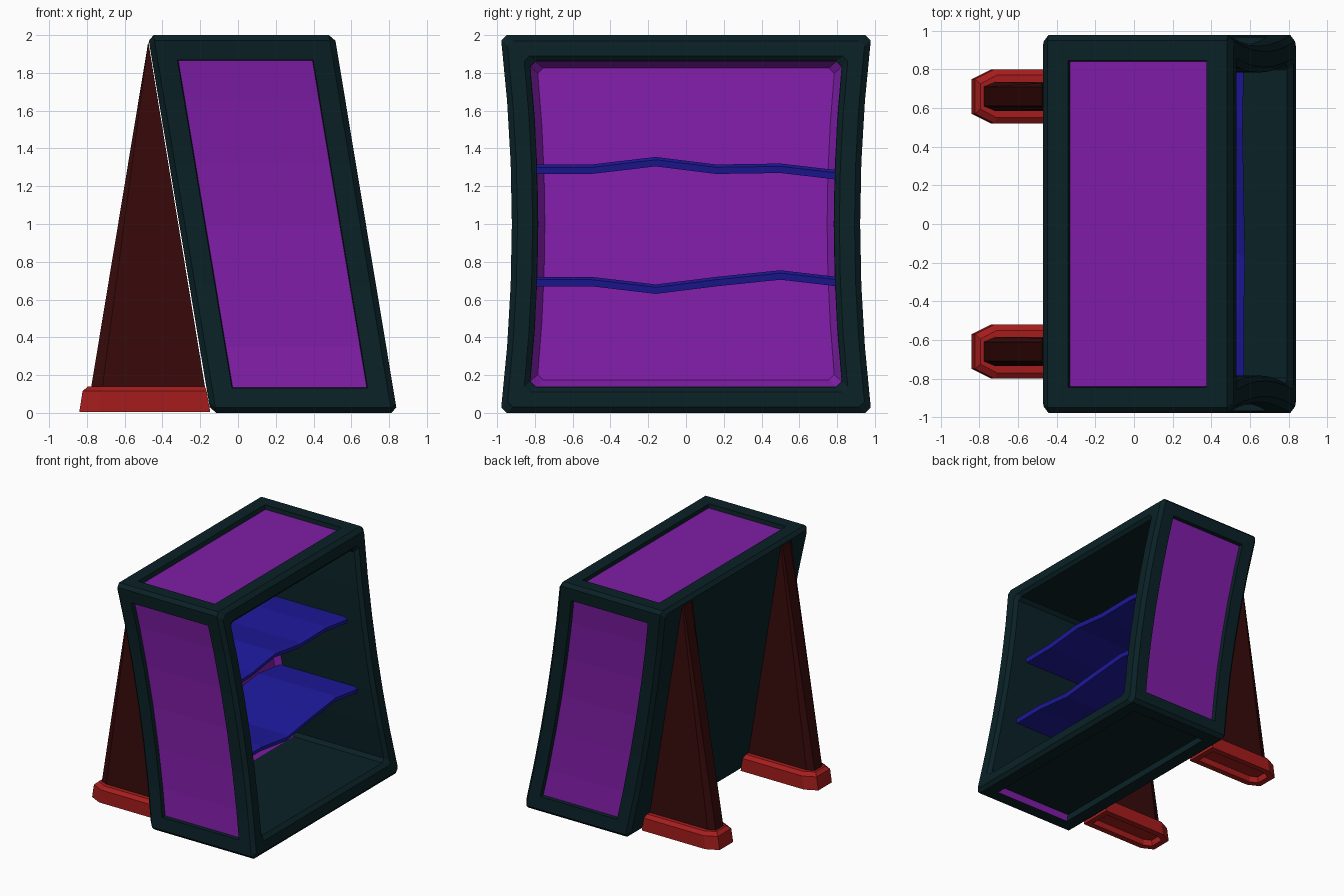
import bpy, bmesh

if "Cube" in bpy.data.objects:
    bpy.data.objects.remove(bpy.data.objects["Cube"])

COLORS = {"teal": (.003, .015, .019, 1), "purple": (.21, .012, .38, 1), "blue": (.013, .01, .34, 1),
          "red": (.38, .012, .012, 1), "brown": (.04, .003, .003, 1)}
MATS = {}
for name, col in COLORS.items():
    MATS[name] = bpy.data.materials.new(name)
    MATS[name].diffuse_color = col


def loft(bm, rings, caps=True):
    """Bridge equal-length point rings; returns face bands and end caps."""
    vs = [[bm.verts.new(p) for p in r] for r in rings]
    n = len(vs[0])
    bands = [[bm.faces.new((a[i], a[(i + 1) % n], b[(i + 1) % n], b[i])) for i in range(n)]
             for a, b in zip(vs, vs[1:])]
    ends = [bm.faces.new(vs[0][::-1]), bm.faces.new(vs[-1])] if caps else []
    bmesh.ops.recalc_face_normals(bm, faces=bm.faces[:])
    return bands, ends


def finish(bm, name, mats, mirror=False, lean=False):
    if lean:  # the whole cabinet leans back as a shear
        for v in bm.verts:
            v.co.x += .345 - .166 * v.co.z
    me = bpy.data.meshes.new(name)
    bm.to_mesh(me)
    bm.free()
    ob = bpy.data.objects.new(name, me)
    bpy.context.collection.objects.link(ob)
    for m in mats:
        me.materials.append(MATS[m])
    if mirror:
        mod = ob.modifiers.new("mirror", 'MIRROR')
        mod.use_axis = (False, True, False)
    return ob


def recess(bm, faces, border, depth):
    """Flat border, then a sunken panel; returns the wall faces."""
    bmesh.ops.inset_region(bm, faces=faces, thickness=border, use_even_offset=True, use_boundary=True)
    return bmesh.ops.inset_region(bm, faces=faces, thickness=.004, depth=-depth,
                                  use_even_offset=True, use_boundary=True)["faces"]


# Cabinet shell: rings across y/z with pinched sides, lofted along x
SEG, CH = 6, .028


def ring(x, d):
    lo, hi = d + CH, 2 - d - CH
    zs = [lo + (hi - lo) * i / SEG for i in range(SEG + 1)]
    side = [(.922 + .056 * ((z - 1) / .97) ** 2 - d, z) for z in zs]
    e = side[0][0] - CH
    half = [(e, d)] + side + [(e, 2 - d)]
    return [(x, y, z) for y, z in half] + [(x, -y, z) for y, z in reversed(half)]


bm = bmesh.new()
bands, ends = loft(bm, [ring(-.49, .03), ring(-.46, 0), ring(.468, 0), ring(.498, .03), ring(.498, .11),
                        ring(.47, .138), ring(-.36, .14), ring(-.41, .175)])
for f in bands[6] + [ends[1]]:  # inner back panel
    f.material_index = 1
outer = bands[1]
c = [f.calc_center_median() for f in outer]
plus = [f for f, p in zip(outer, c) if p.y > .9 and .05 < p.z < 1.95]
minus = [f for f, p in zip(outer, c) if p.y < -.9 and .05 < p.z < 1.95]
top = [f for f, p in zip(outer, c) if p.z > 1.99]
bottom = [f for f, p in zip(outer, c) if p.z < .01]
for region in (plus, minus, top):
    recess(bm, region, .105, .035)
    for f in region:
        f.material_index = 1
walls = recess(bm, bottom, .105, .06)
min(walls, key=lambda f: f.calc_center_median().y).material_index = 1
finish(bm, "cabinet", ["teal", "purple"], lean=True)

# Warped shelves: a chamfered plank section swept along y
YS = (-.8, -.5, -.16, .16, .5, .8)
SHELVES = {"upper_shelf": (1.29, 1.29, 1.33, 1.29, 1.295, 1.26),
           "lower_shelf": (.695, .695, .655, .695, .73, .695)}
for name, zs in SHELVES.items():
    bm = bmesh.new()
    loft(bm, [[(-.38, y, z + .025), (.31, y, z + .025), (.34, y, z + .01), (.325, y, z - .025), (-.38, y, z - .025)]
              for y, z in zip(YS, zs)])
    finish(bm, name, ["blue"], lean=True)


# Support legs and feet: chamfered plan outlines lofted upward
def plan(z, xf, xb, h, cx, cy):
    pts = [(xb, -h), (xf + cx, -h), (xf, cy - h), (xf, h - cy), (xf + cx, h), (xb, h)]
    return [(x, .66 + y, z) for x, y in pts]


bm = bmesh.new()
loft(bm, [plan(.12, -.78, -.172, .075, .06, .025), plan(1.96, -.476, -.474, .07, .001, .02)])
finish(bm, "support_leg", ["brown"], mirror=True)

bm = bmesh.new()
_, ends = loft(bm, [plan(.005, -.84, -.147, .14, .1, .05), plan(.115, -.823, -.166, .14, .1, .05),
                    plan(.14, -.795, -.175, .11, .085, .045)])
recess(bm, [ends[0]], .05, .05)
finish(bm, "support_foot", ["red"], mirror=True)

for m in bpy.data.materials:
    if m.users and not m.is_grease_pencil:
        m.use_nodes = True
        m.node_tree.nodes["Principled BSDF"].inputs["Base Color"].default_value = m.diffuse_color
